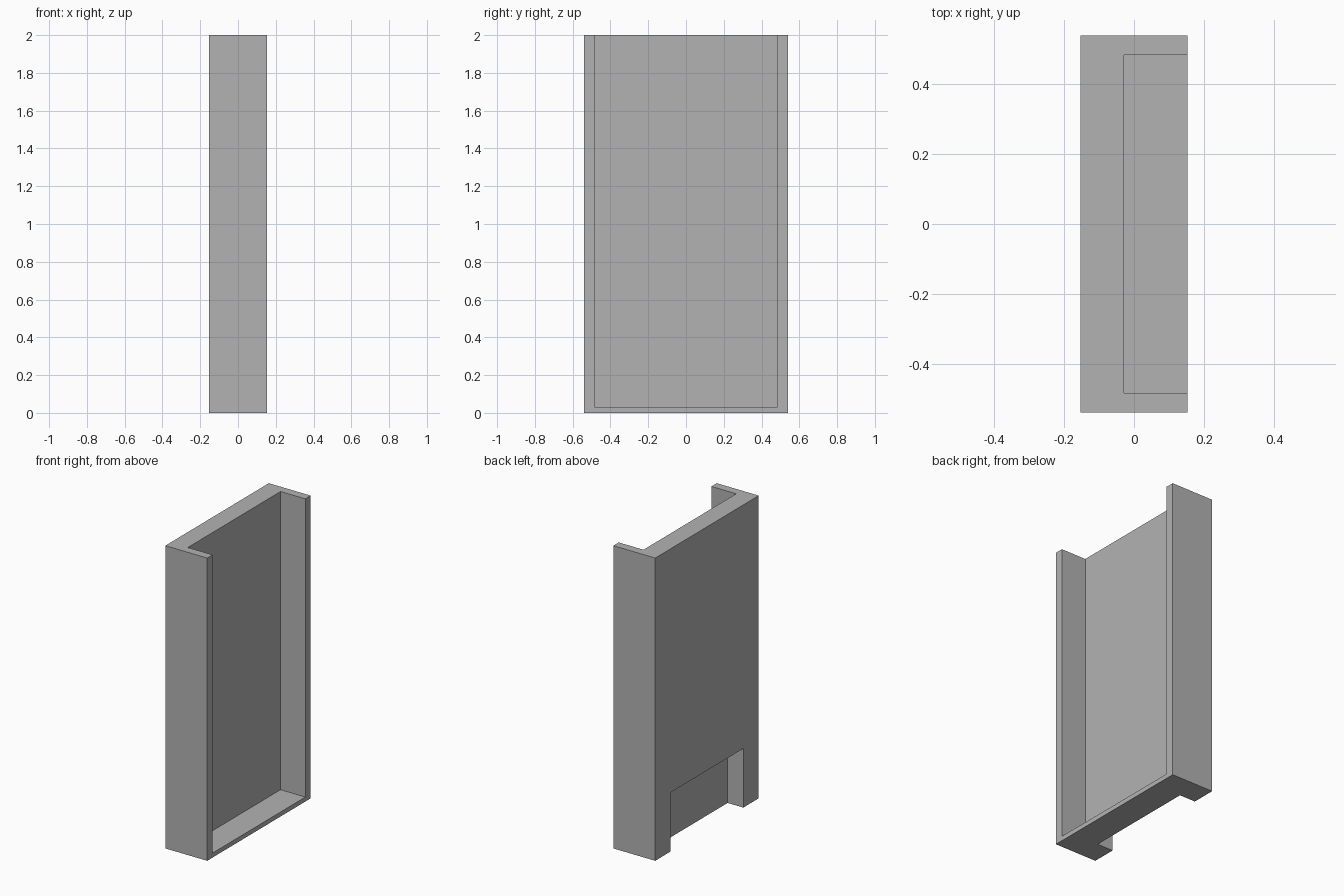
import bpy

if "Cube" in bpy.data.objects:
    bpy.data.objects.remove(bpy.data.objects["Cube"], do_unlink=True)

# Overall size and cut limits
HALF_X, HALF_Y, HEIGHT = 0.153, 0.54, 2.0
OVER = 0.1  # overshoot of the cutters past the outer faces

grey = bpy.data.materials.new("plain grey")
grey.use_nodes = True
colour = (0.45, 0.45, 0.45, 1)
grey.diffuse_color = colour
grey.node_tree.nodes["Principled BSDF"].inputs["Base Color"].default_value = colour


def box(name, low, high):
    """Axis-aligned box between two corners."""
    centre = [(a + b) / 2 for a, b in zip(low, high)]
    bpy.ops.mesh.primitive_cube_add(size=1, location=centre)
    obj = bpy.context.object
    obj.name = name
    obj.scale = [b - a for a, b in zip(low, high)]
    bpy.ops.object.transform_apply(location=True, rotation=False, scale=True)
    obj.data.materials.append(grey)
    return obj


def cut(body, cutter):
    """Subtract a box from the body and discard the box."""
    cutter.hide_render = True
    mod = body.modifiers.new(cutter.name, "BOOLEAN")
    mod.operation = "DIFFERENCE"
    mod.solver = "EXACT"
    mod.object = cutter
    bpy.context.view_layer.objects.active = body
    bpy.ops.object.modifier_apply(modifier=mod.name)
    bpy.data.objects.remove(cutter, do_unlink=True)


# Solid panel block
panel = box("channel_panel", (-HALF_X, -HALF_Y, 0), (HALF_X, HALF_Y, HEIGHT))

# Tray recess, open at the side and the top
cut(panel, box("tray_recess", (-0.028, -0.484, 0.03),
               (HALF_X + OVER, 0.484, HEIGHT + OVER)))

# Shallow notch at the foot of the opposite face
cut(panel, box("foot_notch", (-HALF_X - OVER, -0.38, -OVER),
               (-0.038, 0.38, 0.39)))
